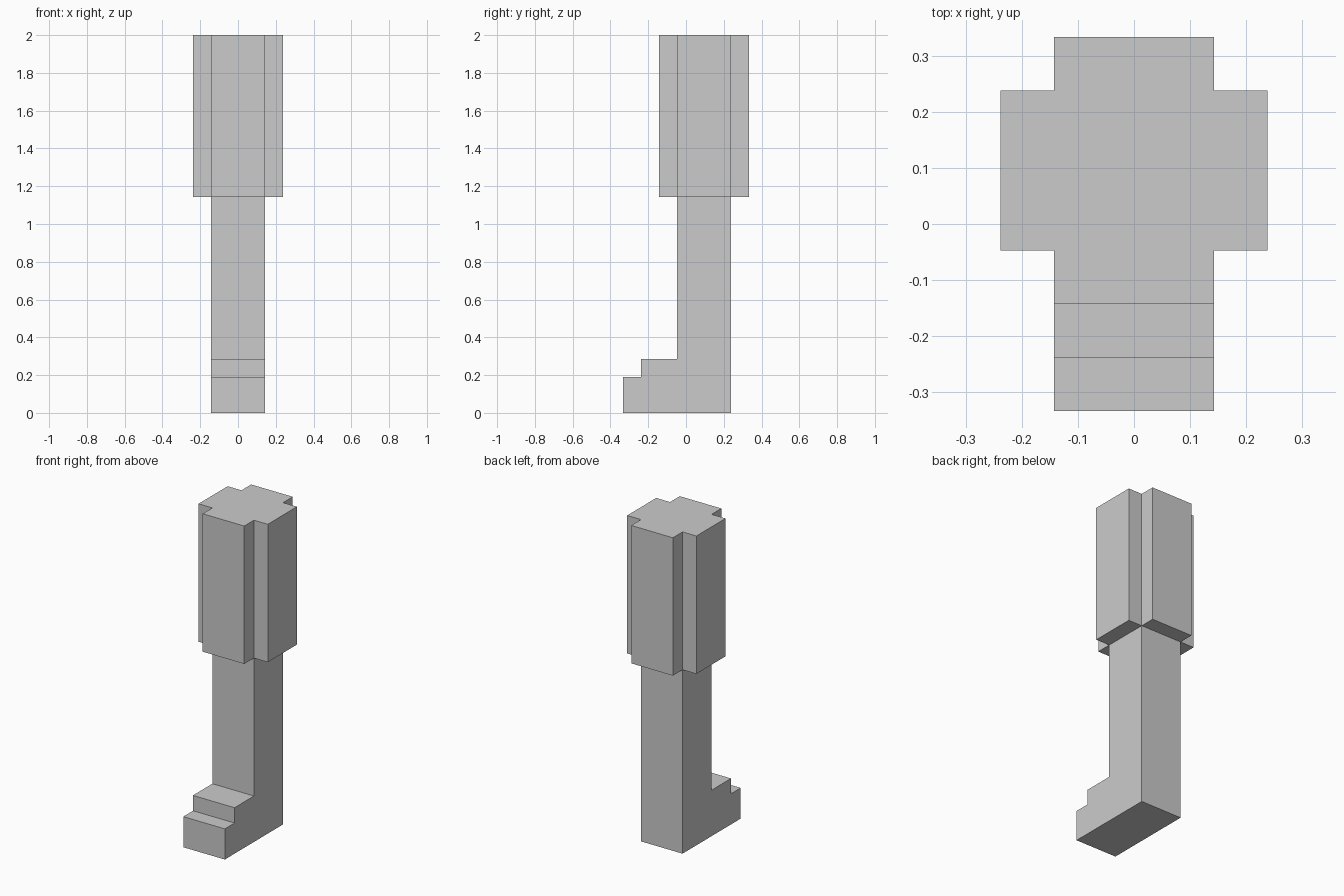
import bpy
import bmesh
from mathutils import Vector

if "Cube" in bpy.data.objects:
    bpy.data.objects.remove(bpy.data.objects["Cube"])

U = 2 / 21  # one block of the model's grid


def prism(name, profile, direction):
    """Extrude a closed profile (in block units) into a solid."""
    bm = bmesh.new()
    face = bm.faces.new([bm.verts.new(Vector(p) * U) for p in profile])
    ext = bmesh.ops.extrude_face_region(bm, geom=[face], use_keep_orig=True)
    top = [v for v in ext["geom"] if isinstance(v, bmesh.types.BMVert)]
    bmesh.ops.translate(bm, verts=top, vec=Vector(direction) * U)
    bmesh.ops.recalc_face_normals(bm, faces=bm.faces[:])
    mesh = bpy.data.meshes.new(name)
    bm.to_mesh(mesh)
    bm.free()
    obj = bpy.data.objects.new(name, mesh)
    bpy.context.collection.objects.link(obj)
    return obj


# Lower leg with stepped foot: side profile (y, z) extruded across x
side = [(-3.5, 0), (2.5, 0), (2.5, 12), (-0.5, 12),
        (-0.5, 3), (-2.5, 3), (-2.5, 2), (-3.5, 2)]
prism("lower_leg_and_foot", [(-1.5, y, z) for y, z in side], (3, 0, 0))

# Upper leg: plus-shaped section, right half mirrored to the left
half = [(1.5, -1.5), (1.5, -0.5), (2.5, -0.5),
        (2.5, 2.5), (1.5, 2.5), (1.5, 3.5)]
plus = half + [(-x, y) for x, y in reversed(half)]
prism("upper_leg", [(x, y, 12) for x, y in plus], (0, 0, 9))
